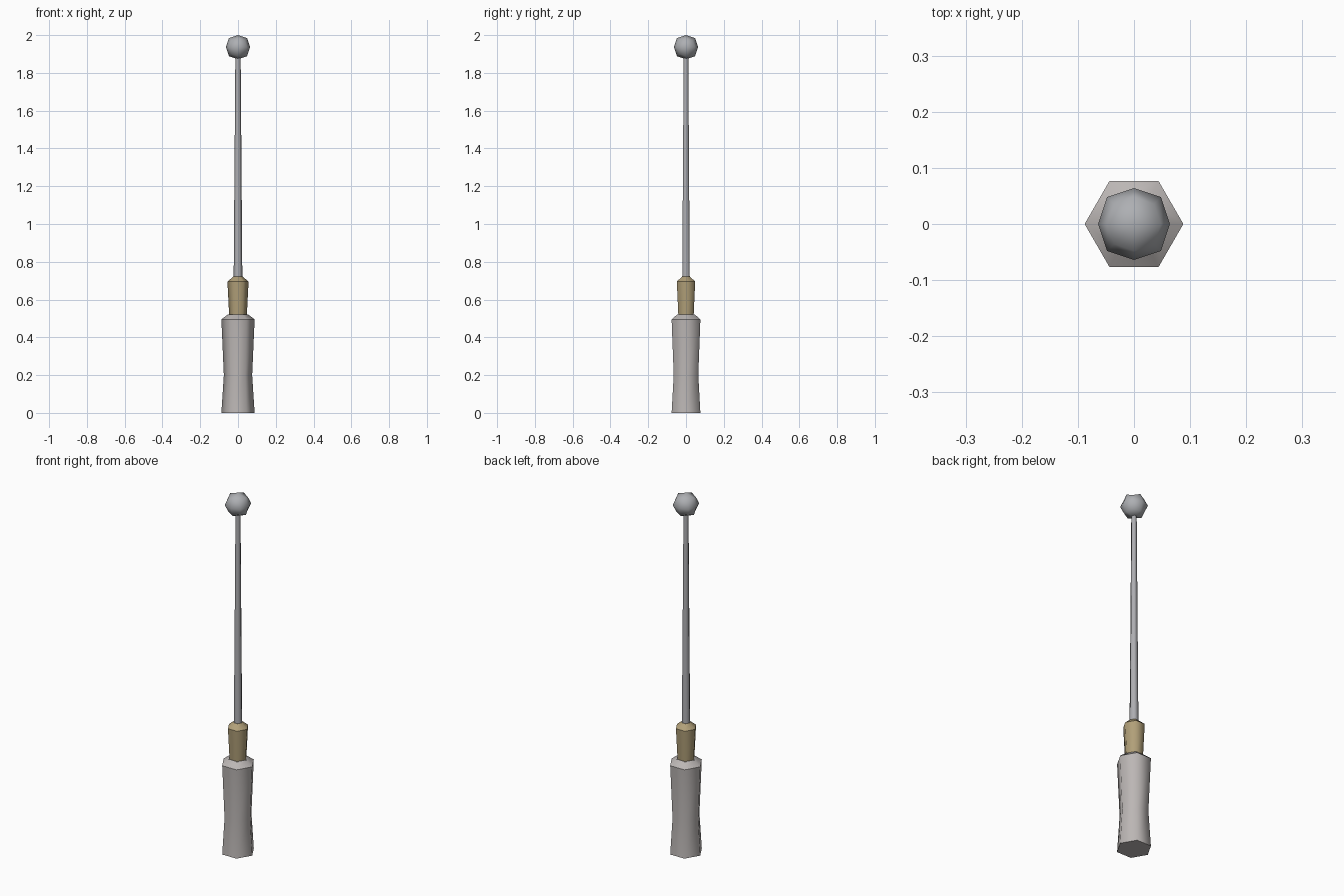
import bpy, bmesh, math

if "Cube" in bpy.data.objects:
    bpy.data.objects.remove(bpy.data.objects["Cube"])


def paint(obj, rgb):
    mat = bpy.data.materials.new(obj.name + "_colour")
    mat.diffuse_color = (*rgb, 1)
    mat.use_nodes = True
    mat.node_tree.nodes["Principled BSDF"].inputs["Base Color"].default_value = mat.diffuse_color
    obj.data.materials.append(mat)


def hex_turning(name, profile, rgb):
    """Six-sided closed turning from (radius, height) points."""
    bm = bmesh.new()
    rings = []
    for r, z in profile:
        rings.append([bm.verts.new((r * math.cos(k * math.pi / 3),
                                    r * math.sin(k * math.pi / 3), z))
                      for k in range(6)])
    for low, high in zip(rings, rings[1:]):
        for k in range(6):
            n = (k + 1) % 6
            bm.faces.new((low[k], low[n], high[n], high[k]))
    bm.faces.new(rings[0][::-1])
    bm.faces.new(rings[-1])
    bm.normal_update()
    # smooth around the sides, crisp at the bevel and end rims
    for f in bm.faces:
        f.smooth = True
    for e in bm.edges:
        level = abs(e.verts[0].co.z - e.verts[1].co.z) < 1e-5
        e.smooth = not (level and e.calc_face_angle(0) > 0.5)
    mesh = bpy.data.meshes.new(name)
    bm.to_mesh(mesh)
    bm.free()
    obj = bpy.data.objects.new(name, mesh)
    bpy.context.collection.objects.link(obj)
    paint(obj, rgb)
    return obj


# Waisted grip
hex_turning("handle", [(0.088, 0), (0.075, 0.2), (0.088, 0.495), (0.052, 0.522)],
            (0.50, 0.47, 0.46))

# Tan collar between grip and shaft
hex_turning("collar", [(0.047, 0.52), (0.056, 0.695), (0.024, 0.722)],
            (0.44, 0.35, 0.19))

# Tapering shaft
hex_turning("shaft", [(0.023, 0.715), (0.014, 1.89)], (0.42, 0.42, 0.44))

# Ball tip: a cube rounded by one subdivision
bpy.ops.mesh.primitive_cube_add(size=0.128, location=(0, 0, 1.936))
ball = bpy.context.object
ball.name = "ball_tip"
sub = ball.modifiers.new("round", 'SUBSURF')
sub.levels = sub.render_levels = 1
sub.use_limit_surface = False
bpy.ops.object.shade_smooth()
paint(ball, (0.42, 0.43, 0.45))
